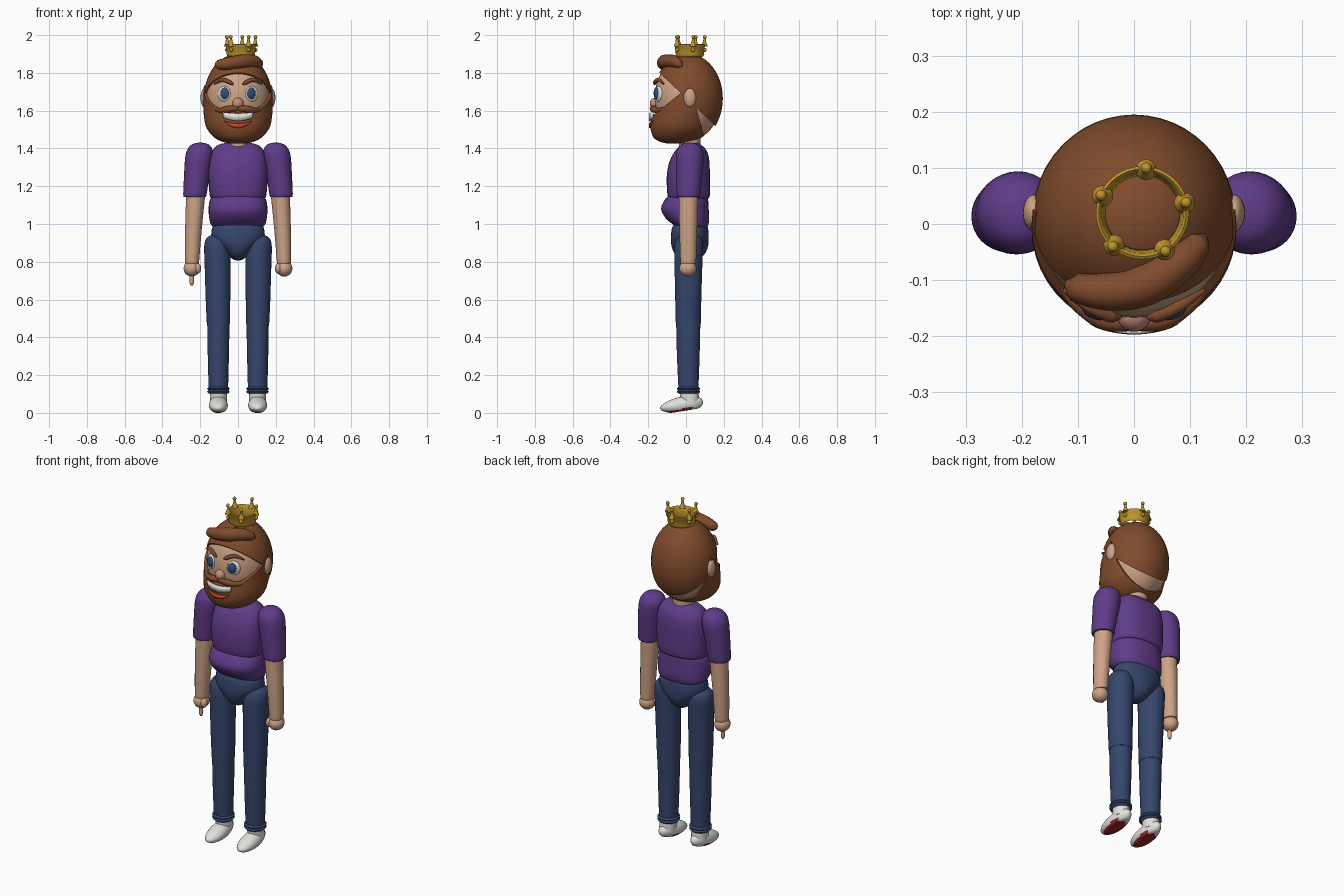
import bpy, bmesh, math
from mathutils import Vector, Matrix

if "Cube" in bpy.data.objects:
    bpy.data.objects.remove(bpy.data.objects["Cube"])


def colour(name, r, g, b):
    m = bpy.data.materials.new(name)
    m.diffuse_color = (r, g, b, 1)
    m.use_nodes = True
    m.node_tree.nodes["Principled BSDF"].inputs["Base Color"].default_value = m.diffuse_color
    return m


PURPLE = colour("purple_cloth", .115, .045, .25)
HAIR = colour("brown_hair", .215, .07, .025)
SKIN = colour("skin", .62, .37, .24)
NOSE = colour("pink_nose", .58, .27, .2)
DENIM = colour("blue_denim", .036, .06, .15)
WHITE = colour("white", .74, .74, .71)
RED = colour("sole_red", .30, .02, .02)
LIP = colour("mouth_red", .6, .06, .03)
GOLD = colour("gold", .52, .3, .025)
IRIS = colour("eye_blue", .04, .075, .2)


def finish(name, bm, *mats, angle=40):
    bmesh.ops.recalc_face_normals(bm, faces=bm.faces)
    me = bpy.data.meshes.new(name)
    bm.to_mesh(me)
    bm.free()
    for m in mats:
        me.materials.append(m)
    for p in me.polygons:
        p.use_smooth = True
    me.set_sharp_from_angle(angle=math.radians(angle))
    ob = bpy.data.objects.new(name, me)
    bpy.context.collection.objects.link(ob)
    return ob


def ball_bm(c, r, rot=Matrix(), seg=32):
    bm = bmesh.new()
    mat = Matrix.Translation(c) @ rot @ Matrix.Diagonal((*r, 1))
    bmesh.ops.create_uvsphere(bm, u_segments=seg, v_segments=seg // 2, radius=1, matrix=mat)
    return bm


def ball(name, c, r, mat, rot=Matrix(), seg=24):
    return finish(name, ball_bm(c, r, rot, seg), mat)


def loft_bm(rings, power=2.0, seg=32, steps=3):
    """Skin smoothly through rings given as (z, cx, cy, rx, ry)."""
    pts = [rings[0]] + list(rings) + [rings[-1]]
    path = []
    for i in range(1, len(pts) - 2):
        for s in range(steps):
            t = s / steps
            path.append([.5 * (2*b + (c-a)*t + (2*a-5*b+4*c-d)*t*t + (3*b-a-3*c+d)*t**3)
                         for a, b, c, d in zip(*pts[i-1:i+3])])
    path.append(rings[-1])
    bm = bmesh.new()
    loops = []
    for z, cx, cy, rx, ry in path:
        loop = []
        for k in range(seg):
            a = 2 * math.pi * k / seg
            c, s = math.cos(a), math.sin(a)
            loop.append(bm.verts.new((cx + rx * math.copysign(abs(c) ** (2/power), c),
                                      cy + ry * math.copysign(abs(s) ** (2/power), s), z)))
        loops.append(loop)
    for p, q in zip(loops, loops[1:]):
        for k in range(seg):
            bm.faces.new((p[k], p[(k+1) % seg], q[(k+1) % seg], q[k]))
    bm.faces.new(loops[0])
    bm.faces.new(loops[-1])
    return bm


def loft(name, rings, mat, power=2.0):
    return finish(name, loft_bm(rings, power), mat)


def cut(bm, co, no):
    """Remove everything behind a plane and close the hole."""
    r = bmesh.ops.bisect_plane(bm, geom=bm.verts[:] + bm.edges[:] + bm.faces[:],
                               plane_co=co, plane_no=no, clear_inner=True)
    edges = [e for e in r['geom_cut'] if isinstance(e, bmesh.types.BMEdge)]
    bmesh.ops.holes_fill(bm, edges=edges, sides=0)


def strand(name, pts, mat):
    """Tapered tube through (x, y, z, radius) points."""
    cu = bpy.data.curves.new(name, 'CURVE')
    cu.dimensions = '3D'
    cu.bevel_depth = 1
    cu.bevel_resolution = 4
    cu.use_fill_caps = True
    sp = cu.splines.new('BEZIER')
    sp.bezier_points.add(len(pts) - 1)
    for bp, (x, y, z, r) in zip(sp.bezier_points, pts):
        bp.co, bp.radius = (x, y, z), r
        bp.handle_left_type = bp.handle_right_type = 'AUTO'
    cu.materials.append(mat)
    ob = bpy.data.objects.new(name, cu)
    bpy.context.collection.objects.link(ob)


# Head, hair cap and neck
ball("head", (0, .01, 1.665), (.172, .177, .225), SKIN, seg=40)
bm = ball_bm((0, .01, 1.665), (.181, .185, .236), seg=48)
cut(bm, (0, 0, 1.667), (0, .95, 1))
finish("hair_cap", bm, HAIR)
loft("neck", [(1.38, 0, .02, .062, .058), (1.56, 0, .02, .062, .058)], SKIN)
strand("hair_quiff", [(-.122, -.105, 1.838, .006), (-.105, -.112, 1.842, .026), (-.05, -.12, 1.85, .034),
                      (.02, -.108, 1.86, .038), (.085, -.065, 1.86, .034),
                      (.115, -.035, 1.845, .024), (.127, -.02, 1.835, .004)], HAIR)

# Beard, trimmed below the cheeks and behind the ears
bm = loft_bm([(1.425, 0, -.06, .03, .03), (1.433, 0, -.055, .075, .075), (1.455, 0, -.045, .122, .125),
              (1.505, 0, -.03, .165, .158), (1.56, 0, -.02, .179, .165),
              (1.62, 0, -.005, .183, .172), (1.74, 0, .0, .182, .178)], seg=48)
cut(bm, (0, -.02, 1.70), (0, .8, -1))
cut(bm, (0, .05, 1.63), (0, -1, -.28))
finish("beard", bm, HAIR)


# Mouth plates that follow the curve of the beard
def mouth_plate(name, half, top, bottom, mat, off):
    bm = bmesh.new()
    n = 16
    rows = []
    for i in range(n + 1):
        u = -1 + 2 * i / n
        x = u * half
        y = -.02 - .169 * math.sqrt(1 - (x / .179) ** 2) - off
        rows.append([bm.verts.new((x, y, f(u))) for f in (top, bottom)])
    for p, q in zip(rows, rows[1:]):
        bm.faces.new((p[0], p[1], q[1], q[0]))
    ob = finish(name, bm, mat)
    so = ob.modifiers.new("thickness", 'SOLIDIFY')
    so.thickness, so.offset = .008, 0


mouth_plate("teeth", .077, lambda u: 1.586 + .006*u*u, lambda u: 1.546 + .016*u*u, WHITE, .003)
mouth_plate("lower_lip", .07, lambda u: 1.532 + .012*u*u, lambda u: 1.508 + .034*u*u, LIP, .004)
ball("nose", (0, -.163, 1.638), (.03, .029, .031), NOSE)

for s, side in ((-1, "left"), (1, "right")):
    # Face details
    turn = Matrix.Rotation(s * .42, 4, 'Z')
    ball(side + "_eye_white", (s*.072, -.143, 1.688), (.037, .016, .042), WHITE, turn)
    ball(side + "_iris", (s*.071, -.157, 1.692), (.024, .012, .030), IRIS, turn)
    strand(side + "_eyebrow", [(s*.024, -.166, 1.738, .004), (s*.04, -.165, 1.748, .011),
                               (s*.08, -.147, 1.762, .011), (s*.125, -.118, 1.742, .004)], HAIR)
    strand(side + "_moustache", [(0, -.177, 1.612, .014), (s*.05, -.172, 1.608, .018),
                                 (s*.095, -.148, 1.602, .013), (s*.145, -.098, 1.622, .004)], HAIR)
    ball(side + "_ear", (s*.178, .02, 1.668), (.02, .033, .05), SKIN)

    # Arms
    loft(side + "_sleeve", [(1.143, s*.229, .014, .058, .058), (1.158, s*.228, .014, .062, .063),
                            (1.25, s*.219, .017, .067, .069), (1.35, s*.207, .02, .073, .074),
                            (1.395, s*.202, .02, .066, .066), (1.422, s*.2, .02, .043, .043),
                            (1.431, s*.2, .02, .01, .01)], PURPLE)
    loft(side + "_forearm", [(.79, s*.243, .012, .036, .04), (.81, s*.243, .012, .038, .042),
                             (.97, s*.236, .012, .044, .047), (1.17, s*.223, .013, .051, .052)], SKIN)
    ball(side + "_hand", (s*.245, .01, .764), (.043, .046, .042), SKIN)
    ball(side + "_thumb", (s*.213, -.012, .765), (.018, .022, .027), SKIN)

    # Legs with turned-up cuffs
    loft(side + "_thigh", [(.47, s*.104, .012, .061, .066), (.6, s*.106, .012, .065, .069),
                           (.8, s*.108, .013, .069, .074), (.88, s*.11, .015, .069, .076),
                           (.92, s*.112, .018, .058, .066), (.938, s*.113, .02, .036, .042),
                           (.944, s*.113, .02, .008, .01)], DENIM)
    loft(side + "_shin", [(.11, s*.104, .013, .051, .052), (.3, s*.104, .012, .056, .06),
                          (.472, s*.104, .012, .059, .064)], DENIM)
    for z in (.112, .128):
        loft(side + "_cuff", [(z-.01, s*.104, .013, .05, .052), (z, s*.104, .013, .06, .062),
                              (z+.01, s*.104, .013, .05, .052)], DENIM)

    # Shoe: toe-down rounded form with a flattened red sole
    bm = ball_bm((0, 0, 0), (.05, .115, .044), seg=32)
    for v in bm.verts:
        t = v.co.y / .115
        v.co.z *= 1 + .22 * t
        v.co.x *= 1 - .08 * t
        v.co.z = max(v.co.z, -.033)
    for f in bm.faces:
        c = f.calc_center_median()
        f.material_index = int(c.z < -.021 and c.y < .055)
    bmesh.ops.transform(bm, verts=bm.verts, matrix=Matrix.Translation((s*.104, -.024, .053))
                        @ Matrix.Rotation(.16, 4, 'X'))
    low = min(v.co.z for v in bm.verts)
    bmesh.ops.translate(bm, verts=bm.verts, vec=(0, 0, -low))
    finish(side + "_shoe", bm, WHITE, RED)
    loft(side + "_shoe_collar", [(.05, s*.104, .022, .045, .05), (.108, s*.104, .016, .045, .05)], WHITE)

# Pointing finger on one hand
strand("pointing_finger", [(-.245, .005, .75, .012), (-.245, .005, .685, .011), (-.245, .005, .674, .005)], SKIN)

# Torso
loft("chest", [(1.135, 0, .015, .138, .1), (1.152, 0, .014, .15, .112), (1.25, 0, .012, .157, .114),
               (1.33, 0, .018, .152, .106), (1.385, 0, .026, .137, .085), (1.418, 0, .026, .108, .056),
               (1.43, 0, .024, .06, .045)], PURPLE, 2.4)
loft("belly", [(1.15, 0, .01, .128, .1), (1.13, 0, .003, .148, .114), (1.08, 0, -.006, .156, .126),
               (1.03, 0, .008, .152, .115), (.995, 0, .026, .142, .092), (.98, 0, .03, .12, .08)],
     PURPLE, 2.3)
loft("hips", [(1.0, 0, .022, .125, .085), (.975, 0, .021, .138, .096), (.925, 0, .02, .138, .1),
              (.88, 0, .02, .092, .096), (.84, 0, .02, .055, .078), (.815, 0, .02, .03, .045),
              (.808, 0, .02, .012, .02)], DENIM, 2.2)

# Crown: open flared band with five ball-tipped points
CX, CY = .015, .02
bm = bmesh.new()
profile = [(.068, 1.885), (.073, 1.89), (.075, 1.90), (.079, 1.938), (.083, 1.943), (.083, 1.950),
           (.078, 1.953), (.073, 1.948), (.066, 1.89)]
N = 40
loops = [[bm.verts.new((CX + r * math.cos(2*math.pi*k/N), CY + r * math.sin(2*math.pi*k/N), z))
          for k in range(N)] for r, z in profile]
for p, q in zip(loops, loops[1:] + loops[:1]):
    for k in range(N):
        bm.faces.new((p[k], p[(k+1) % N], q[(k+1) % N], q[k]))
finish("crown_band", bm, GOLD)
for i in range(5):
    a = math.radians(85 + 72 * i)
    d = Vector((math.cos(a), math.sin(a), 0))
    c = Vector((CX, CY, 0))
    strand("crown_point", [(*(c + d*.077 + Vector((0, 0, 1.94))), .019),
                           (*(c + d*.078 + Vector((0, 0, 1.962))), .009),
                           (*(c + d*.08 + Vector((0, 0, 1.987))), .005)], GOLD)
    ball("crown_tip", c + d*.08 + Vector((0, 0, 1.99)), (.01, .01, .01), GOLD, seg=12)
    ball("crown_stud", c + d*.079 + Vector((0, 0, 1.922)), (.011, .011, .011), GOLD, seg=12)
